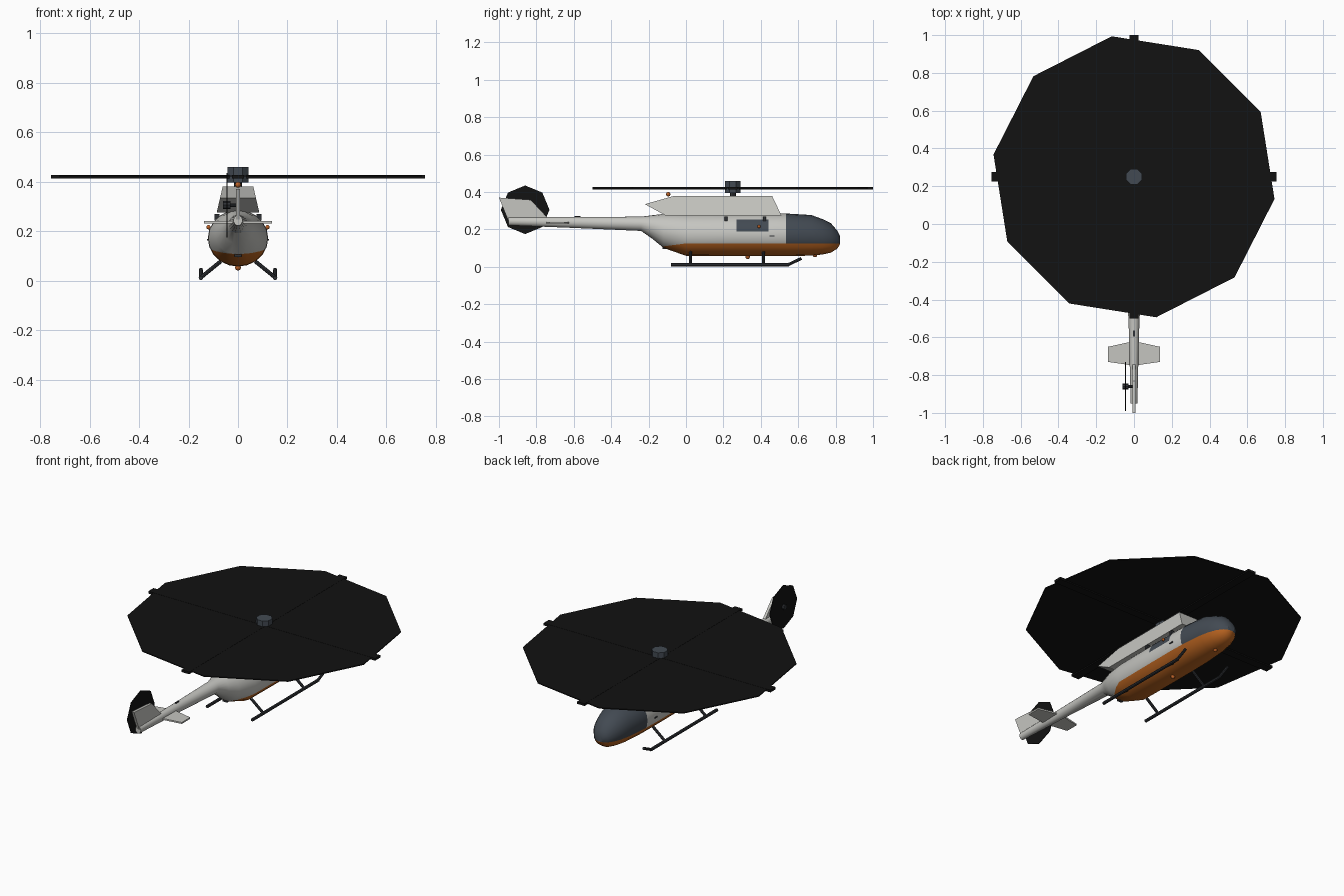
import bpy, bmesh, math
from mathutils import Vector, Matrix

if "Cube" in bpy.data.objects:
    bpy.data.objects.remove(bpy.data.objects["Cube"])


def material(name, r, g, b):
    m = bpy.data.materials.new(name)
    m.diffuse_color = (r, g, b, 1)
    m.use_nodes = True
    m.node_tree.nodes["Principled BSDF"].inputs["Base Color"].default_value = m.diffuse_color
    return m


GREY = material("light_grey_paint", 0.56, 0.56, 0.53)
ORANGE = material("orange_paint", 0.5, 0.13, 0.015)
GLASS = material("tinted_glass", 0.055, 0.068, 0.085)
BLACK = material("rotor_black", 0.006, 0.006, 0.006)
DARK = material("dark_metal", 0.028, 0.031, 0.036)
LAMP = material("lamp_amber", 0.5, 0.12, 0.02)


def finish(name, bm, *mats, smooth=None):
    bmesh.ops.recalc_face_normals(bm, faces=bm.faces)
    me = bpy.data.meshes.new(name)
    bm.to_mesh(me)
    bm.free()
    ob = bpy.data.objects.new(name, me)
    bpy.context.collection.objects.link(ob)
    for m in mats:
        me.materials.append(m)
    if smooth:
        bpy.ops.object.select_all(action='DESELECT')
        ob.select_set(True)
        bpy.context.view_layer.objects.active = ob
        bpy.ops.object.shade_smooth_by_angle(angle=math.radians(smooth))
    return ob


def box(name, centre, size, mat):
    bm = bmesh.new()
    bmesh.ops.create_cube(bm, size=1, matrix=Matrix.Translation(centre) @ Matrix.Diagonal((*size, 1)))
    return finish(name, bm, mat)


def rod(name, a, b, r, mat, sides=8, turn=0.0):
    a, b = Vector(a), Vector(b)
    rot = (b - a).to_track_quat('Z', 'Y').to_matrix().to_4x4()
    bm = bmesh.new()
    bmesh.ops.create_cone(bm, cap_ends=True, segments=sides, radius1=r, radius2=r, depth=(b - a).length,
                          matrix=Matrix.Translation((a + b) / 2) @ rot @ Matrix.Rotation(turn, 4, 'Z'))
    return finish(name, bm, mat)


def ball(name, centre, r, mat):
    bm = bmesh.new()
    bmesh.ops.create_uvsphere(bm, u_segments=8, v_segments=6, radius=r, matrix=Matrix.Translation(centre))
    return finish(name, bm, mat, smooth=50)


def slab(name, outline, half, mat):
    """Side outline in (y, z), with half-width half(y, z)."""
    bm = bmesh.new()
    left = [bm.verts.new((-half(y, z), y, z)) for y, z in outline]
    right = [bm.verts.new((half(y, z), y, z)) for y, z in outline]
    bm.faces.new(left)
    bm.faces.new(right)
    n = len(outline)
    for i in range(n):
        j = (i + 1) % n
        bm.faces.new((left[i], left[j], right[j], right[i]))
    return finish(name, bm, mat)


# Fuselage and tail boom: rings of (y, bottom, top, half-width)
RINGS = [(-0.95, 0.222, 0.265, 0.018), (-0.60, 0.208, 0.267, 0.026), (-0.24, 0.192, 0.268, 0.040),
         (-0.18, 0.150, 0.276, 0.066), (-0.12, 0.101, 0.283, 0.092), (0.0, 0.059, 0.285, 0.120),
         (0.27, 0.057, 0.286, 0.122), (0.44, 0.057, 0.286, 0.122), (0.535, 0.057, 0.285, 0.119),
         (0.67, 0.060, 0.277, 0.106), (0.73, 0.066, 0.255, 0.091), (0.775, 0.076, 0.233, 0.073),
         (0.81, 0.098, 0.192, 0.046), (0.824, 0.122, 0.163, 0.022)]
N = 20
bm = bmesh.new()
loops = []
for y, lo, hi, w in RINGS:
    loops.append([bm.verts.new((w * math.cos(2 * math.pi * i / N), y,
                                (lo + hi) / 2 + (hi - lo) / 2 * math.sin(2 * math.pi * i / N)))
                  for i in range(N)])
for a, b in zip(loops, loops[1:]):
    for i in range(N):
        j = (i + 1) % N
        bm.faces.new((a[i], a[j], b[j], b[i]))
bm.faces.new(loops[0])
bm.faces.new(loops[-1])


def cut(test, point, normal):
    fs = [f for f in bm.faces if test(f.calc_center_median().y)]
    geom = set(fs) | {e for f in fs for e in f.edges} | {v for f in fs for v in f.verts}
    bmesh.ops.bisect_plane(bm, geom=list(geom), plane_co=point, plane_no=normal, dist=1e-5)


# Belly colour line, sloping down behind the cabin, and the window edges
cut(lambda y: y > 0, (0, 0, 0.125), (0, 0, 1))
cut(lambda y: -0.3 < y < 0, (0, 0, 0.125), (0, -0.13, 1))
for z in (0.188, 0.252):
    cut(lambda y: 0.27 < y < 0.44, (0, 0, z), (0, 0, 1))
for f in bm.faces:
    c = f.calc_center_median()
    if c.y > -0.3 and c.z < 0.125 + 0.13 * min(c.y, 0):
        f.material_index = 1
    elif c.y > 0.535 or (0.27 < c.y < 0.44 and 0.188 < c.z < 0.252):
        f.material_index = 2
finish("fuselage", bm, GREY, ORANGE, GLASS, smooth=30)

# Engine cowl
slab("engine_cowl", [(-0.22, 0.335), (-0.06, 0.38), (0.46, 0.38), (0.51, 0.275), (-0.11, 0.275)],
     lambda y, z: 0.062 + (0.38 - z) * 0.23, GREY)

# Tail fin and stabiliser
slab("tail_fin", [(-1.0, 0.37), (-0.83, 0.358), (-0.74, 0.262), (-0.74, 0.235), (-0.945, 0.235)],
     lambda y, z: 0.008, GREY)
bm = bmesh.new()
plan = [(0, -0.62), (0.137, -0.65), (0.137, -0.73), (0, -0.75), (-0.137, -0.73), (-0.137, -0.65)]
face = bm.faces.new([bm.verts.new((x, y, 0.232)) for x, y in plan])
ext = bmesh.ops.extrude_face_region(bm, geom=[face])
bmesh.ops.translate(bm, vec=(0, 0, 0.009), verts=[v for v in ext["geom"] if isinstance(v, bmesh.types.BMVert)])
finish("stabiliser", bm, GREY)

# Main rotor: ten-sided disc, four blades, hub and mast
RY, RZ = 0.25, 0.42
bm = bmesh.new()
ring = [bm.verts.new((0.753 * math.cos(math.radians(27 + 36 * k)),
                      RY + 0.753 * math.sin(math.radians(27 + 36 * k)), RZ)) for k in range(10)]
face = bm.faces.new(ring)
ext = bmesh.ops.extrude_face_region(bm, geom=[face])
bmesh.ops.translate(bm, vec=(0, 0, 0.006), verts=[v for v in ext["geom"] if isinstance(v, bmesh.types.BMVert)])
finish("rotor_disc", bm, BLACK)
box("rotor_blades_across", (0, RY, RZ), (1.51, 0.05, 0.014), BLACK)
box("rotor_blades_along", (0, RY, RZ), (0.05, 1.5, 0.014), BLACK)
rod("rotor_hub", (0, RY, 0.396), (0, RY, 0.46), 0.045, GLASS, 8, math.pi / 8)
rod("rotor_mast", (0, RY, 0.36), (0, RY, 0.40), 0.016, DARK)

# Tail rotor
rod("tail_rotor_disc", (-0.047, -0.86, 0.305), (-0.043, -0.86, 0.305), 0.13, BLACK, 8)
rod("tail_rotor_hub", (-0.06, -0.86, 0.305), (-0.03, -0.86, 0.305), 0.016, DARK)
rod("tail_rotor_shaft", (-0.04, -0.86, 0.305), (0, -0.86, 0.305), 0.007, DARK)

# Skids, legs, door fittings and side lamps on both sides
for s, side in ((-1, "left"), (1, "right")):
    rod(side + "_skid", (s * 0.15, -0.08, 0.011), (s * 0.15, 0.55, 0.011), 0.009, DARK)
    rod(side + "_skid_toe", (s * 0.15, 0.545, 0.011), (s * 0.15, 0.617, 0.045), 0.008, DARK)
    for y, end in ((0.025, "rear"), (0.415, "front")):
        rod(f"{side}_{end}_leg", (s * 0.15, y, 0.013), (s * 0.07, y, 0.078), 0.008, DARK)
    for y, end in ((0.215, "rear"), (0.42, "front")):
        box(f"{side}_{end}_door_bracket", (s * 0.084, y, 0.257), (0.02, 0.016, 0.025), DARK)
    box(side + "_door_handle", (s * 0.121, 0.46, 0.165), (0.008, 0.025, 0.006), DARK)
    ball(side + "_side_lamp", (s * 0.119, 0.39, 0.216), 0.009, LAMP)

# Beacons, antenna and tow fitting
ball("top_beacon", (0, -0.095, 0.388), 0.012, LAMP)
ball("belly_beacon", (0, 0.33, 0.053), 0.012, LAMP)
ball("nose_lamp", (0, 0.69, 0.063), 0.012, LAMP)
box("boom_antenna", (0, -0.58, 0.266), (0.008, 0.03, 0.012), DARK)
box("tow_fitting", (0, -0.105, 0.102), (0.03, 0.04, 0.012), DARK)
